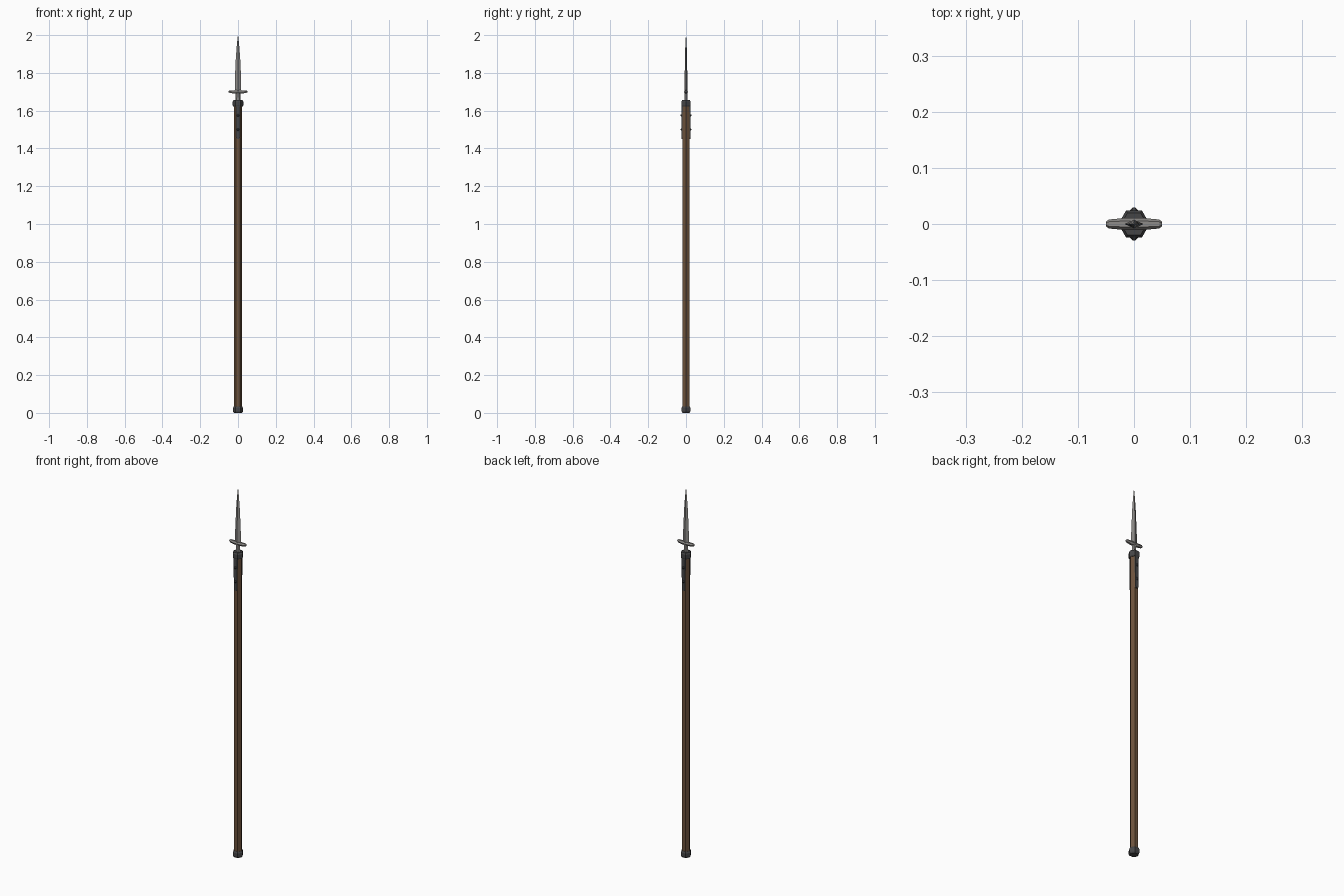
import bpy, bmesh, math

if "Cube" in bpy.data.objects:
    bpy.data.objects.remove(bpy.data.objects["Cube"])


def material(name, rgb):
    m = bpy.data.materials.new(name)
    m.diffuse_color = (*rgb, 1)
    m.use_nodes = True
    m.node_tree.nodes["Principled BSDF"].inputs["Base Color"].default_value = m.diffuse_color
    return m


wood = material("brown wood", (0.15, 0.085, 0.045))
iron = material("dark iron", (0.06, 0.06, 0.062))
steel = material("grey steel", (0.27, 0.26, 0.25))


def loft(name, rings, mat):
    """Skin equal-length rings of points and cap both ends."""
    bm = bmesh.new()
    loops = [[bm.verts.new(p) for p in r] for r in rings]
    n = len(loops[0])
    for a, b in zip(loops, loops[1:]):
        for i in range(n):
            j = (i + 1) % n
            bm.faces.new((a[i], a[j], b[j], b[i]))
    bm.faces.new(loops[0])
    bm.faces.new(loops[-1])
    bmesh.ops.recalc_face_normals(bm, faces=bm.faces)
    me = bpy.data.meshes.new(name)
    bm.to_mesh(me)
    bm.free()
    me.materials.append(mat)
    ob = bpy.data.objects.new(name, me)
    bpy.context.collection.objects.link(ob)
    return ob


def ring(z, rx, ry, n=6):
    return [(rx * math.cos(2 * math.pi * i / n), ry * math.sin(2 * math.pi * i / n), z)
            for i in range(n)]


def hexes(name, profile, mat):
    return loft(name, [ring(z, r, r) for z, r in profile], mat)


# Six-sided shaft with end cap and collar
hexes("shaft", [(0.01, 0.021), (1.64, 0.021)], wood)
hexes("butt_cap", [(0, 0.022), (0.008, 0.027), (0.026, 0.027), (0.035, 0.0225)], iron)
hexes("collar", [(1.622, 0.025), (1.628, 0.028), (1.648, 0.028), (1.656, 0.023)], iron)

# Straps riveted down the front and back faces
for label, s in (("front", -1), ("back", 1)):
    rings = []
    for z, w in ((1.45, 0.006), (1.46, 0.0105), (1.63, 0.0115)):
        rings.append([(-w, s * 0.016, z), (w, s * 0.016, z),
                      (w * 0.9, s * 0.0225, z), (-w * 0.9, s * 0.0225, z)])
    loft(label + "_strap", rings, iron)
    for k, z in enumerate((1.50, 1.575)):
        rivet = []
        for y, r in ((0.021, 0.0075), (0.025, 0.007), (0.029, 0.003)):
            rivet.append([(r * math.cos(i * math.pi / 3), s * y,
                           z + r * math.sin(i * math.pi / 3)) for i in range(6)])
        loft(f"{label}_rivet_{k + 1}", rivet, iron)

# Neck and diamond-section blade
loft("neck", [ring(1.65, 0.014, 0.010), ring(1.70, 0.012, 0.008)], steel)
loft("blade", [ring(z, w, t, 4) for z, w, t in (
    (1.69, 0.017, 0.008), (1.76, 0.017, 0.0075), (1.88, 0.0115, 0.0055),
    (1.95, 0.006, 0.0035), (2.0, 0.0005, 0.0005))], steel)

# Cross guard with tapered, slightly lifted ends
guard = []
for x, r, lift in ((-0.05, 0.004, 0.001), (-0.045, 0.008, 0.001), (-0.018, 0.0105, -0.001),
                   (0.018, 0.0105, -0.001), (0.045, 0.008, 0.001), (0.05, 0.004, 0.001)):
    guard.append([(x, r * math.cos(i * math.pi / 3),
                   1.70 + lift + r * math.sin(i * math.pi / 3)) for i in range(6)])
loft("cross_guard", guard, steel)
